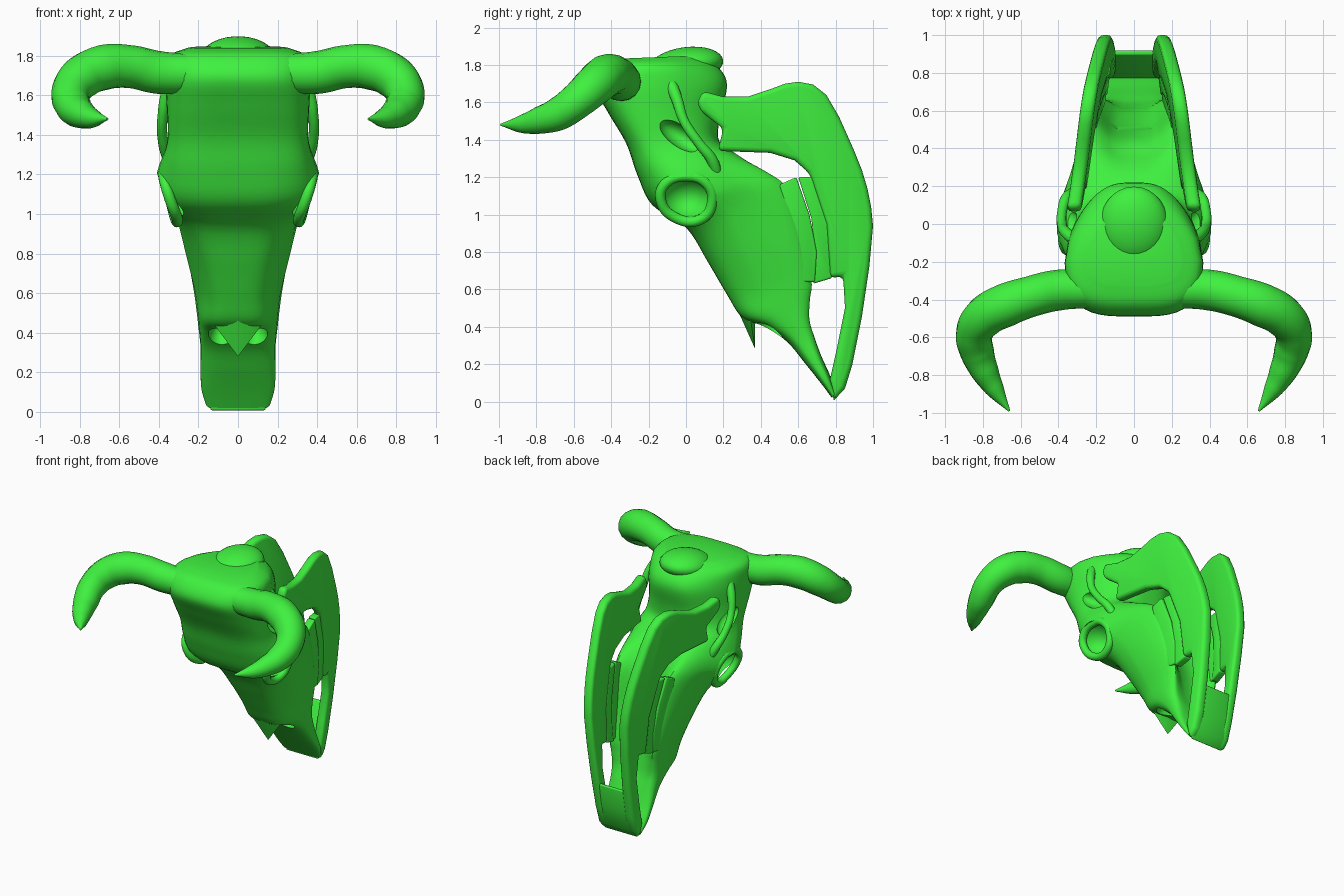
import bpy, bmesh, math

if "Cube" in bpy.data.objects:
    bpy.data.objects.remove(bpy.data.objects["Cube"])

green = bpy.data.materials.new("green")
green.diffuse_color = (0.05, 0.88, 0.05, 1)
green.use_nodes = True
green.node_tree.nodes["Principled BSDF"].inputs["Base Color"].default_value = green.diffuse_color


def add_mesh(name, verts, faces):
    me = bpy.data.meshes.new(name)
    me.from_pydata([tuple(v) for v in verts], [], faces)
    bm = bmesh.new()
    bm.from_mesh(me)
    bmesh.ops.recalc_face_normals(bm, faces=bm.faces)
    bm.to_mesh(me)
    bm.free()
    me.materials.append(green)
    ob = bpy.data.objects.new(name, me)
    bpy.context.collection.objects.link(ob)
    return ob


def bake(ob):
    """Freeze modifiers / curve into a plain mesh object."""
    dg = bpy.context.evaluated_depsgraph_get()
    dg.update()
    me = bpy.data.meshes.new_from_object(ob.evaluated_get(dg))
    name = ob.name
    bpy.data.objects.remove(ob)
    me.materials.clear()
    me.materials.append(green)
    new = bpy.data.objects.new(name, me)
    bpy.context.collection.objects.link(new)
    return new


def tube(name, pts, radii, sx=1, cyclic=False):
    cu = bpy.data.curves.new(name, 'CURVE')
    cu.dimensions = '3D'
    cu.bevel_depth = 1
    cu.bevel_resolution = 6
    cu.resolution_u = 8
    cu.use_fill_caps = not cyclic
    sp = cu.splines.new('BEZIER')
    sp.bezier_points.add(len(pts) - 1)
    sp.use_cyclic_u = cyclic
    for bp, p, r in zip(sp.bezier_points, pts, radii):
        bp.co = (p[0] * sx, p[1], p[2])
        bp.radius = r
        bp.handle_left_type = bp.handle_right_type = 'AUTO'
    ob = bpy.data.objects.new(name, cu)
    bpy.context.collection.objects.link(ob)
    return bake(ob)


def jaw_x(y, z):
    return 0.17 - 0.14 * (y - 0.8) + 0.055 * (z - 0.1)


def plate(name, outline, x_of, thick, sx=1, bevel=0.02):
    """Side-view outline (y, z) turned into a thin leaning slab."""
    n = len(outline)
    v = [(sx * x_of(y, z), y, z) for y, z in outline]
    v += [(sx * (x_of(y, z) - thick), y, z) for y, z in outline]
    f = [list(range(n)), list(range(n, 2 * n))]
    f += [(i, (i + 1) % n, n + (i + 1) % n, n + i) for i in range(n)]
    ob = add_mesh(name, v, f)
    m = ob.modifiers.new("round", 'BEVEL')
    m.width = bevel
    m.segments = 3
    m.limit_method = 'ANGLE'
    return bake(ob)


# Skull: rows of front y,z / back y,z / half width / front and back width factor / palate dent
rows = [
    (-0.32, 1.835, 0.06, 1.85, 0.25, 1.00, 0.60, 0.0),
    (-0.43, 1.80, 0.17, 1.79, 0.35, 1.00, 0.56, 0.0),
    (-0.49, 1.69, 0.22, 1.69, 0.37, 0.97, 0.62, 0.0),
    (-0.42, 1.55, 0.18, 1.51, 0.36, 1.00, 0.70, 0.0),
    (-0.32, 1.38, 0.18, 1.39, 0.35, 1.05, 0.80, 0.0),
    (-0.26, 1.21, 0.32, 1.32, 0.37, 1.04, 0.74, 0.15),
    (-0.18, 1.05, 0.48, 1.24, 0.365, 1.00, 0.74, 0.40),
    (0.00, 0.93, 0.58, 1.14, 0.325, 0.90, 0.78, 0.55),
    (0.12, 0.74, 0.65, 0.90, 0.28, 0.74, 0.86, 0.60),
    (0.22, 0.57, 0.70, 0.66, 0.23, 0.72, 0.95, 0.5),
    (0.30, 0.45, 0.69, 0.55, 0.21, 0.80, 1.00, 0.4),
    (0.42, 0.40, 0.68, 0.44, 0.20, 0.85, 1.00, 0.3),
    (0.54, 0.32, 0.70, 0.34, 0.19, 0.92, 1.00, 0.2),
    (0.64, 0.20, 0.73, 0.24, 0.19, 0.95, 1.00, 0.1),
    (0.72, 0.10, 0.77, 0.14, 0.185, 1.00, 1.00, 0.0),
    (0.78, 0.02, 0.80, 0.05, 0.16, 1.00, 1.00, 0.0),
]


def smooth_rows(rows, steps):
    out = []
    for i in range(len(rows) - 1):
        q = [rows[max(0, min(len(rows) - 1, i + k))] for k in (-1, 0, 1, 2)]
        for s in range(steps):
            t = s / steps
            out.append([0.5 * (2 * b + (c - a) * t + (2 * a - 5 * b + 4 * c - d) * t * t
                               + (3 * b - a - 3 * c + d) * t ** 3) for a, b, c, d in zip(*q)])
    return out + [list(rows[-1])]


def power(v, e):
    return math.copysign(abs(v) ** e, v)


N = 48
verts, faces = [], []
rings = smooth_rows(rows, 5)
for fy, fz, by, bz, w, ff, bf, dent in rings:
    for j in range(N):
        a = 2 * math.pi * (j + 0.5) / N
        e = 0.58 if math.sin(a) > 0 else 0.64 - 0.45 * dent
        c, s = power(math.cos(a), e), power(math.sin(a), e)
        x = w * c * (1 + (ff - 1) * max(s, 0) + (bf - 1) * max(-s, 0))
        if s < 0:
            s += dent * max(0, 1 - (c / 0.85) ** 2) * abs(s)
        k = (1 - s) / 2
        y, z = fy + (by - fy) * k, fz + (bz - fz) * k
        # swelling around the eye sockets
        swell = math.exp(-(y * y + (z - 1.12) ** 2) / 0.024) * min(1, abs(x) / 0.28) ** 4
        verts.append((x + math.copysign(0.05 * swell, x), y, z))
for i in range(len(rings) - 1):
    for j in range(N):
        k = (j + 1) % N
        faces.append((i * N + j, i * N + k, (i + 1) * N + k, (i + 1) * N + j))
faces += [list(range(N)), list(range((len(rings) - 1) * N, len(rings) * N))]
skull = add_mesh("skull", verts, faces)

# Eye sockets, temple hollows and nostrils cut from the skull
cutters = []
for sx in (1, -1):
    for loc, rad, tilt in (((0.39, 0.0, 1.085), (0.17, 0.14, 0.12), 0),
                           ((0.37, -0.03, 1.42), (0.10, 0.13, 0.06), -0.6),
                           ((0.085, 0.42, 0.36), (0.07, 0.15, 0.08), 0.6)):
        bpy.ops.mesh.primitive_uv_sphere_add(segments=28, ring_count=16, location=(loc[0] * sx, loc[1], loc[2]),
                                             rotation=(tilt, 0, 0))
        cut = bpy.context.object
        cut.name = "cutter"
        cut.scale = rad
        cut.hide_render = True
        m = skull.modifiers.new("cut", 'BOOLEAN')
        m.operation = 'DIFFERENCE'
        m.solver = 'EXACT'
        m.object = cut
        cutters.append(cut)
skull = bake(skull)
for c in cutters:
    bpy.data.objects.remove(c)

# Nasal spike
add_mesh("nasal_spike",
         [(-0.12, 0.345, 0.44), (0.12, 0.345, 0.44), (0, 0.285, 0.47), (0, 0.37, 0.28), (0, 0.37, 0.45)],
         [(0, 2, 3), (2, 1, 3), (0, 3, 4), (3, 1, 4), (0, 4, 2), (4, 1, 2)])

# Occipital bump
bpy.ops.mesh.primitive_uv_sphere_add(segments=28, ring_count=16, location=(0, 0.0, 1.80), rotation=(0.13, 0, 0))
bump = bpy.context.object
bump.name = "occipital_bump"
bump.scale = (0.18, 0.2, 0.095)
bump.data.materials.append(green)

horn = [(0.24, -0.345, 1.71), (0.4, -0.35, 1.715), (0.55, -0.385, 1.745), (0.68, -0.43, 1.74),
        (0.79, -0.49, 1.69), (0.845, -0.58, 1.61), (0.83, -0.68, 1.54), (0.79, -0.78, 1.505),
        (0.74, -0.87, 1.485), (0.66, -0.99, 1.48)]
horn_r = [0.1, 0.108, 0.108, 0.115, 0.11, 0.098, 0.09, 0.074, 0.052, 0.006]
arch = [(0.30, -0.09, 1.72), (0.355, -0.05, 1.62), (0.38, -0.01, 1.5), (0.38, 0.07, 1.38),
        (0.355, 0.14, 1.29), (0.30, 0.17, 1.18)]
rim = [(0.375, 0.0, 1.205), (0.365, 0.11, 1.165), (0.34, 0.14, 1.07), (0.315, 0.08, 0.975),
       (0.31, -0.06, 0.985), (0.345, -0.135, 1.08), (0.37, -0.11, 1.165)]
jaw = [(0.06, 1.6), (0.09, 1.66), (0.2, 1.63), (0.33, 1.63), (0.45, 1.67), (0.53, 1.7), (0.6, 1.71), (0.68, 1.695),
       (0.75, 1.64), (0.82, 1.52), (0.9, 1.34), (0.94, 1.24), (0.97, 1.14), (0.99, 1.04), (1.0, 0.94),
       (0.98, 0.72), (0.94, 0.45), (0.89, 0.2), (0.85, 0.07), (0.79, 0.005), (0.77, 0.12), (0.81, 0.3),
       (0.85, 0.5), (0.84, 0.67), (0.77, 0.66), (0.75, 0.95), (0.66, 1.22), (0.58, 1.29), (0.45, 1.33),
       (0.17, 1.34), (0.2, 1.46), (0.08, 1.55)]
lower = [(0.68, 0.63), (0.78, 0.66), (0.78, 0.9), (0.69, 1.2), (0.6, 1.2), (0.67, 0.98), (0.69, 0.8)]
upper = [(0.5, 1.16), (0.59, 1.2), (0.66, 1.0), (0.7, 0.8), (0.69, 0.64), (0.62, 0.64), (0.56, 0.9)]

for sx, side in ((1, "right"), (-1, "left")):
    tube("horn_" + side, horn, horn_r, sx)
    tube("cheek_arch_" + side, arch, [0.035, 0.03, 0.026, 0.026, 0.03, 0.03], sx)
    tube("eye_rim_" + side, rim, [0.028] * len(rim), sx, True)
    plate("lower_jaw_" + side, jaw, jaw_x, 0.075, sx, 0.028)
    plate("lower_teeth_" + side, lower, lambda y, z: jaw_x(y, z) - 0.015, 0.06, sx, 0.01)
    plate("upper_teeth_" + side, upper, lambda y, z: jaw_x(y, z) - 0.01, 0.06, sx, 0.01)

# Chin joining both jaw halves
chin = [(0.79, 0.005), (0.85, 0.07), (0.89, 0.22), (0.92, 0.40), (0.895, 0.40), (0.82, 0.22), (0.77, 0.12)]
plate("chin", chin, lambda y, z: 0.14, 0.28, 1, 0.008)

bpy.ops.object.select_all(action='DESELECT')
for ob in bpy.context.scene.objects:
    ob.select_set(True)
    bpy.context.view_layer.objects.active = ob
bpy.ops.object.shade_smooth_by_angle(angle=math.radians(40))
